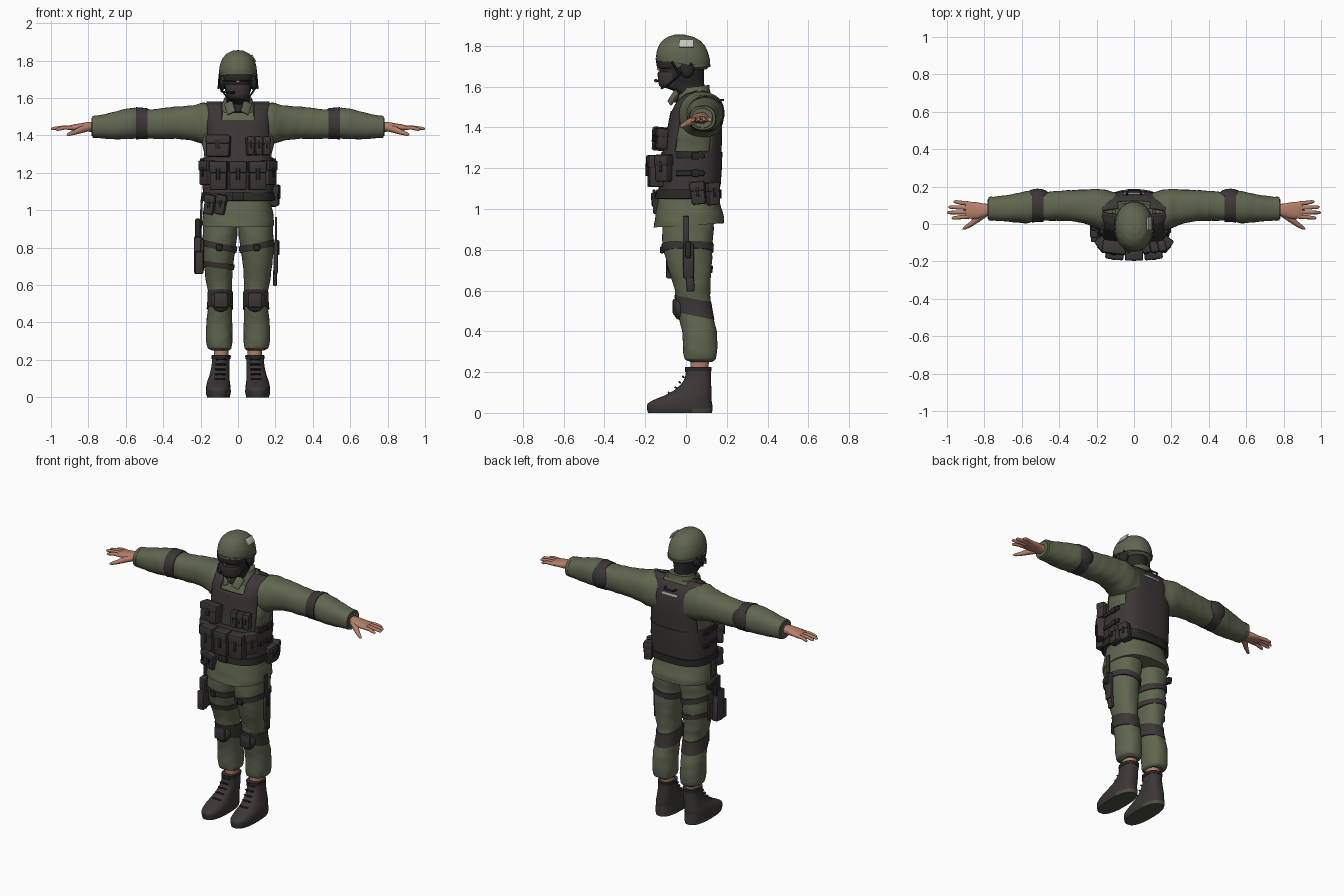
import bpy, bmesh, math
from mathutils import Vector, Matrix, Euler


def mat(name, r, g, b):
    m = bpy.data.materials.new(name)
    m.diffuse_color = (r, g, b, 1)
    return m


GREEN = mat("olive_cloth", .118, .132, .079)
DARK = mat("dark_brown_gear", .046, .037, .036)
BLACK = mat("black_straps", .024, .020, .020)
SKIN = mat("skin", .46, .215, .14)
PALE = mat("pale_patch", .55, .55, .53)
SOLE = mat("sole_olive", .075, .08, .05)


def finish(name, bm, *mats):
    bmesh.ops.recalc_face_normals(bm, faces=bm.faces[:])
    me = bpy.data.meshes.new(name)
    bm.to_mesh(me)
    bm.free()
    ob = bpy.data.objects.new(name, me)
    bpy.context.collection.objects.link(ob)
    for m in mats:
        me.materials.append(m)
    return ob


def smooth(secs, k):
    """Catmull-Rom resampling of cross-sections (first value stays linear)."""
    out = []
    for i in range(len(secs) - 1):
        a, b, c, d = (secs[max(0, min(len(secs) - 1, i + j))] for j in (-1, 0, 1, 2))
        for j in range(k):
            t = j / k
            row = [b[q] + .5 * t * (c[q] - a[q] + t * (2 * a[q] - 5 * b[q] + 4 * c[q] - d[q]
                   + t * (3 * (b[q] - c[q]) + d[q] - a[q]))) for q in range(len(b))]
            row[0] = b[0] + (c[0] - b[0]) * t
            out.append(row)
    return out + [list(secs[-1])]


def loft(name, secs, m, s=1, axis='z', n=2.3, k=4, seg=32, w=0, shear=(0, 0), caps=True):
    """Skin of superellipse rings: (height, centre1, centre2, radius1, radius2)."""
    bm = bmesh.new()
    rings = []
    for t, c1, c2, r1, r2 in smooth(secs, k):
        ring = []
        for i in range(seg):
            a = 2 * math.pi * i / seg
            c, d = math.cos(a), math.sin(a)
            f = 1 + w * math.sin(3 * a + 30 * t) * math.sin(60 * t + 2 * c)
            u = math.copysign(abs(c) ** (2 / n), c) * r1 * f
            v = math.copysign(abs(d) ** (2 / n), d) * r2 * f
            co = (c1 + u, c2 + v, t + shear[0] * u + shear[1] * v) if axis == 'z' else (t, c1 + u, c2 + v)
            ring.append(bm.verts.new((co[0] * s, co[1], co[2])))
        rings.append(ring)
    for p, q in zip(rings, rings[1:]):
        for i in range(seg):
            bm.faces.new((p[i], p[(i + 1) % seg], q[(i + 1) % seg], q[i]))
    if caps:
        bm.faces.new(rings[0])
        bm.faces.new(rings[-1])
    return finish(name, bm, m)


def band(name, secs, t0, t1, grow, m, **kw):
    """Strap hugging a lofted limb between two stations."""
    fine = smooth(secs, 4)

    def at(t, g):
        for p, q in zip(fine, fine[1:]):
            if p[0] <= t <= q[0]:
                f = (t - p[0]) / (q[0] - p[0])
                r = [x + (y - x) * f for x, y in zip(p, q)]
                return (t, r[1], r[2], r[3] + g, r[4] + g)
    rows = [at(t0, -.004)] + [at(t0 + (t1 - t0) * i / 4, grow) for i in range(5)] + [at(t1, -.004)]
    return loft(name, rows, m, k=1, **kw)


def box(name, c, size, m, rot=(0, 0, 0), bev=.007, s=1):
    bm = bmesh.new()
    bmesh.ops.create_cube(bm, size=1)
    bmesh.ops.scale(bm, vec=size, verts=bm.verts)
    bmesh.ops.bevel(bm, geom=bm.edges[:], offset=min(bev, min(size) * .4), segments=2,
                    profile=.5, affect='EDGES')
    M = Matrix.Translation((c[0] * s, c[1], c[2])) @ Euler((rot[0], rot[1] * s, rot[2] * s)).to_matrix().to_4x4()
    bmesh.ops.transform(bm, matrix=M, verts=bm.verts)
    return finish(name, bm, m)


def ball(name, c, r, m, s=1):
    bm = bmesh.new()
    bmesh.ops.create_uvsphere(bm, u_segments=20, v_segments=12, radius=1)
    bmesh.ops.transform(bm, matrix=Matrix.Translation((c[0] * s, c[1], c[2])) @ Matrix.Diagonal((*r, 1)),
                        verts=bm.verts)
    return finish(name, bm, m)


def tube(name, pts, m, s=1, seg=10):
    """Round tube through (x, y, z, radius) points."""
    bm = bmesh.new()
    P = [Vector((p[0] * s, p[1], p[2])) for p in pts]
    rings = []
    for i, p in enumerate(P):
        q = (P[min(i + 1, len(P) - 1)] - P[max(i - 1, 0)]).to_track_quat('Z', 'Y')
        rings.append([bm.verts.new(p + q @ Vector((math.cos(2 * math.pi * j / seg), math.sin(2 * math.pi * j / seg), 0))
                                   * pts[i][3]) for j in range(seg)])
    for a, b in zip(rings, rings[1:]):
        for j in range(seg):
            bm.faces.new((a[j], a[(j + 1) % seg], b[(j + 1) % seg], b[j]))
    bm.faces.new(rings[0])
    bm.faces.new(rings[-1])
    return finish(name, bm, m)


def pouch(name, c, size, rot=(0, 0, 0), s=1):
    """Bevelled pouch with lid and closing tab; its front faces local -y."""
    w, d, h = size
    R = Euler(rot)
    for part, off, sz, m in (("body", (0, 0, 0), size, DARK),
                             ("lid", (0, -.004, h * .3), (w + .006, d + .004, h * .42), DARK),
                             ("tab", (0, -d * .5 - .005, h * .05), (w * .22, .008, h * .4), BLACK)):
        o = Vector(off)
        o.rotate(R)
        box(name + "_" + part, Vector(c) + o, sz, m, rot, .009, s)


# Cross-sections of legs, sleeves and torso
LEG = [(.25, .094, .075, .048, .055), (.262, .098, .07, .064, .075), (.30, .10, .07, .07, .083),
       (.40, .10, .065, .069, .085), (.47, .097, .05, .065, .085), (.55, .095, .035, .062, .085),
       (.62, .102, .03, .07, .09), (.72, .104, .018, .08, .108), (.82, .10, .008, .09, .122),
       (.92, .093, .012, .094, .126), (1.0, .09, .015, .09, .12)]
ARM = [(.10, .07, 1.45, .10, .11), (.18, .078, 1.462, .108, .112), (.24, .09, 1.467, .096, .095),
       (.32, .097, 1.468, .084, .087), (.40, .097, 1.463, .08, .083), (.47, .095, 1.462, .078, .078),
       (.53, .095, 1.465, .08, .08), (.57, .09, 1.463, .085, .083), (.65, .085, 1.455, .075, .075),
       (.74, .082, 1.447, .065, .062), (.765, .082, 1.446, .062, .058), (.783, .08, 1.446, .05, .048)]
BODY = [(.92, 0, .015, .192, .172), (.96, 0, .015, .19, .168), (1.03, 0, .01, .178, .153),
        (1.10, 0, .015, .172, .14), (1.20, 0, .02, .172, .138), (1.30, 0, .033, .182, .13),
        (1.38, 0, .042, .195, .12), (1.46, 0, .05, .19, .105), (1.53, 0, .06, .165, .08),
        (1.575, 0, .065, .10, .05)]
VEST = [(1.05, 0, .01, .188, .155), (1.10, 0, .015, .187, .15), (1.20, 0, .02, .187, .152),
        (1.30, 0, .032, .186, .143), (1.40, 0, .043, .184, .134), (1.48, 0, .047, .183, .122),
        (1.53, 0, .053, .18, .10), (1.565, 0, .062, .178, .065), (1.582, 0, .066, .176, .02)]
BOOT = [(0, .105, -.03, .061, .157), (.022, .105, -.03, .066, .161), (.045, .105, -.03, .066, .158),
        (.065, .105, -.015, .064, .140), (.085, .104, .01, .06, .116), (.11, .10, .033, .055, .092),
        (.15, .095, .053, .05, .07), (.19, .092, .06, .047, .062), (.225, .09, .06, .048, .062)]

loft("jacket_torso", BODY, GREEN, n=2.5, w=.012, shear=(0, .06), seg=48)

# Vest shell: one loft with arm holes and neckline cut away
vest = loft("vest", VEST, DARK, n=2.9, seg=72, k=6, caps=False)
bm = bmesh.new()
bm.from_mesh(vest.data)
cut = []
for f in bm.faces:
    x, y, z = f.calc_center_median()
    arm_hole = z > 1.29 and abs(x) > .168
    neck = abs(x) < .09 and ((y < .06 and z > 1.475) or z > 1.565)
    if arm_hole or neck:
        cut.append(f)
bmesh.ops.delete(bm, geom=cut, context='FACES')
bm.to_mesh(vest.data)
bm.free()
sol = vest.modifiers.new("thickness", 'SOLIDIFY')
sol.thickness = .014
sol.offset = -1
band("belt", VEST, 1.051, 1.095, .009, BLACK, n=2.7)
band("cummerbund", VEST, 1.11, 1.28, .004, DARK, n=2.8, seg=48)
box("back_patch", (0, .165, 1.50), (.11, .009, .014), PALE, rot=(.15, 0, 0), bev=.001)
tube("drag_handle", [(-.04, .155, 1.535, .006), (-.03, .182, 1.535, .006), (.03, .182, 1.535, .006),
                     (.04, .155, 1.535, .006)], BLACK)

# Collar
loft("collar", [(1.53, 0, .045, .10, .085), (1.57, 0, .04, .085, .078), (1.60, 0, .045, .074, .07)],
     GREEN, shear=(0, .12))
box("undershirt", (0, -.042, 1.555), (.05, .02, .07), BLACK, rot=(-.4, 0, 0))

# Paired limbs
for s, side in ((1, "left"), (-1, "right")):
    boot = loft(side + "_boot", BOOT, DARK, s, n=2.5, seg=40)
    boot.data.materials.append(SOLE)
    for p in boot.data.polygons:
        if p.center.z < .002 or (p.center.z < .02 and p.center.y > .04):
            p.material_index = 1
    for i in range(5):
        t = i / 4
        box(side + "_boot_lace", (.098 - .008 * t, -.083 + .085 * t ** .7, .098 + .105 * t), (.056, .014, .009), BLACK,
            rot=(-.6, 0, 0), bev=.003, s=s)
    band(side + "_boot_cuff", BOOT, .205, .224, .004, BLACK, s=s)
    loft(side + "_ankle", [(.18, .09, .065, .036, .042), (.30, .09, .068, .042, .048)], SKIN, s)
    loft(side + "_trouser", LEG, GREEN, s, w=.022, k=5)
    band(side + "_knee_strap", LEG, .475, .56, .006, DARK, s=s, shear=(0, -.2))
    ball(side + "_knee_pad", (.092, -.03, .518), (.054, .036, .062), DARK, s)
    box(side + "_knee_cap", (.092, -.054, .52), (.075, .022, .08), DARK, bev=.009, s=s)
    band(side + "_thigh_strap", LEG, .79, .825, .006, DARK, s=s, shear=(.2, 0))
    box(side + "_thigh_buckle", (.10, -.118, .80), (.035, .02, .035), BLACK, s=s)
    loft(side + "_sleeve", ARM, GREEN, s, 'x', w=.022, k=5)
    band(side + "_elbow_strap", ARM, .483, .545, .005, DARK, s=s, axis='x')
    ball(side + "_elbow_pad", (.515, .147, 1.468), (.068, .042, .066), DARK, s)
    loft(side + "_cuff", [(.755, .082, 1.446, .05, .045), (.757, .082, 1.446, .065, .061),
                          (.778, .082, 1.446, .063, .058), (.780, .082, 1.446, .045, .04)], GREEN, s, 'x', k=1)
    # Hand
    loft(side + "_palm", [(.76, .078, 1.446, .03, .027), (.80, .073, 1.446, .036, .026), (.84, .072, 1.444, .044, .021),
                          (.88, .074, 1.442, .045, .017), (.902, .076, 1.441, .04, .012)], SKIN, s, 'x')
    for i, (tip, dz) in enumerate(((.975, -.004), (1.0, 0), (.993, 0), (.965, -.002))):
        y = .04 + .023 * i
        y2 = y + (i - 1.3) * .006
        tube(side + "_finger", [(.875, y, 1.441, .0115), (.93, (y + y2) / 2, 1.443 + dz / 2, .011),
                                (tip - .012, y2, 1.437 + dz, .009), (tip - .003, y2, 1.435 + dz, .006),
                                (tip, y2, 1.435 + dz, .002)], SKIN, s)
    tube(side + "_thumb", [(.80, .055, 1.442, .02), (.84, .025, 1.43, .018), (.875, -.003, 1.416, .013),
                           (.905, -.022, 1.406, .009), (.915, -.028, 1.403, .003)], SKIN, s)
    # Head gear, collar flap, vest side fittings
    ball(side + "_ear_cup", (.084, .005, 1.685), (.024, .035, .042), BLACK, s)
    tube(side + "_chin_strap", [(.10, .03, 1.715, .005), (.098, -.03, 1.66, .005), (.06, -.09, 1.605, .005),
                                (0, -.12, 1.592, .005)], BLACK, s, 8)
    tube(side + "_helmet_strap", [(.098, -.07, 1.725, .005), (.104, -.03, 1.65, .006)], BLACK, s, 8)
    box(side + "_collar_flap", (.043, -.062, 1.548), (.05, .012, .075), GREEN, rot=(-.45, .45, .3), s=s)
    for z in (1.175, 1.26):
        box(side + "_vest_side_strap", (.191, .02, z), (.012, .14, .026), BLACK, s=s)
        box(side + "_vest_buckle", (.195, .045, z), (.018, .035, .036), BLACK, s=s)
    pouch(side + "_outer_front_pouch", (.163 * s, -.105, 1.20), (.075, .06, .13), (0, 0, .95 * s))

# Head, mask and goggles
HEAD = [(1.53, 0, .04, .07, .06), (1.58, 0, .015, .064, .078), (1.605, 0, -.018, .06, .108),
        (1.65, 0, -.022, .071, .11), (1.70, 0, -.018, .077, .108), (1.77, 0, -.015, .08, .105)]
loft("balaclava", HEAD, BLACK, n=2.2)
loft("face_mask", [(1.593, 0, -.068, .045, .05), (1.605, 0, -.07, .058, .062), (1.645, 0, -.072, .066, .066),
                   (1.672, 0, -.07, .066, .068), (1.68, 0, -.07, .05, .05)], DARK, k=2)
loft("goggles", [(1.687, 0, -.07, .055, .05), (1.692, 0, -.072, .074, .068), (1.728, 0, -.074, .078, .072),
                 (1.737, 0, -.07, .06, .05)], BLACK, k=2, n=2.6)
ball("nose", (0, -.133, 1.688), (.01, .01, .008), SKIN)
tube("microphone_boom", [(-.095, -.01, 1.67, .004), (-.09, -.08, 1.635, .004), (-.045, -.14, 1.628, .005),
                         (-.02, -.148, 1.63, .009)], BLACK, 1, 8)

# Helmet
HELMET = [(1.712, 0, -.014, .100, .130), (1.74, 0, -.014, .101, .132), (1.775, 0, -.014, .097, .124),
          (1.81, 0, -.012, .083, .107), (1.835, 0, -.01, .062, .080), (1.85, 0, -.008, .034, .045),
          (1.855, 0, -.008, .006, .008)]
loft("helmet", HELMET, GREEN, n=2.15, shear=(0, -.12), seg=40)
band("helmet_rim", HELMET, 1.712, 1.725, .004, GREEN, n=2.15, shear=(0, -.12), seg=40)
loft("helmet_nape", [(1.685, 0, .01, .075, .09), (1.695, 0, .01, .09, .1), (1.73, 0, .005, .095, .108)], GREEN, k=2)
box("helmet_patch", (.084, .002, 1.812), (.008, .07, .044), PALE, rot=(0, -.5, 0), bev=.002)

# Front pouches
for x, r in ((-.102, -.12), (0, 0), (.102, .12)):
    pouch("magazine_pouch", (x, -.155 + abs(x) * .06, 1.185), (.092, .07, .155), (0, 0, r))
pouch("chest_pouch", (-.105, -.125, 1.343), (.125, .065, .115), (-.1, 0, -.12))
for x in (.065, .108, .15):
    pouch("small_chest_pouch", (x, -.135 + x * .12, 1.343), (.038, .055, .10), (-.1, 0, .2))
for x in (-.15, -.09):
    pouch("belt_pouch", (x, -.135 + abs(x + .09) * .4, 1.03), (.055, .05, .105), (0, .15, -.25))
pouch("belt_side_pouch", (.194, .06, 1.078), (.07, .05, .11), (0, -.1, 1.45))
pouch("belt_rear_pouch", (.178, .13, 1.075), (.06, .05, .11), (0, -.1, 1.95))
box("belt_buckle", (0, -.157, 1.073), (.06, .016, .045), BLACK)

# Thigh holster with sidearm
band("holster_strap", LEG, .69, .72, .006, DARK, s=-1, shear=(.12, 0))
box("holster_plate", (-.192, -.02, .76), (.018, .13, .17), DARK)
box("holster_body", (-.213, -.03, .76), (.045, .075, .20), DARK, rot=(.08, 0, 0), bev=.012)
box("holster_pouch", (-.207, -.075, .72), (.045, .045, .12), DARK)
box("holster_hanger", (-.198, .0, .95), (.012, .045, .22), DARK, rot=(0, .04, 0))
box("sidearm_slide", (-.215, -.015, .89), (.028, .045, .13), BLACK)
box("sidearm_grip", (-.215, .035, .925), (.026, .10, .042), BLACK, rot=(-.25, 0, 0))

# Knife on the other thigh
box("knife_hanger", (.203, -.0, .88), (.012, .03, .17), DARK)
box("knife_sheath", (.202, .012, .745), (.024, .055, .17), DARK, bev=.01)
box("knife_sheath_tip", (.198, .02, .64), (.02, .04, .09), DARK, rot=(.08, 0, 0), bev=.01)
box("knife_grip", (.212, .01, .80), (.02, .03, .08), BLACK)

bpy.ops.object.select_all(action='SELECT')
bpy.context.view_layer.objects.active = vest
bpy.ops.object.shade_smooth_by_angle(angle=math.radians(40))
